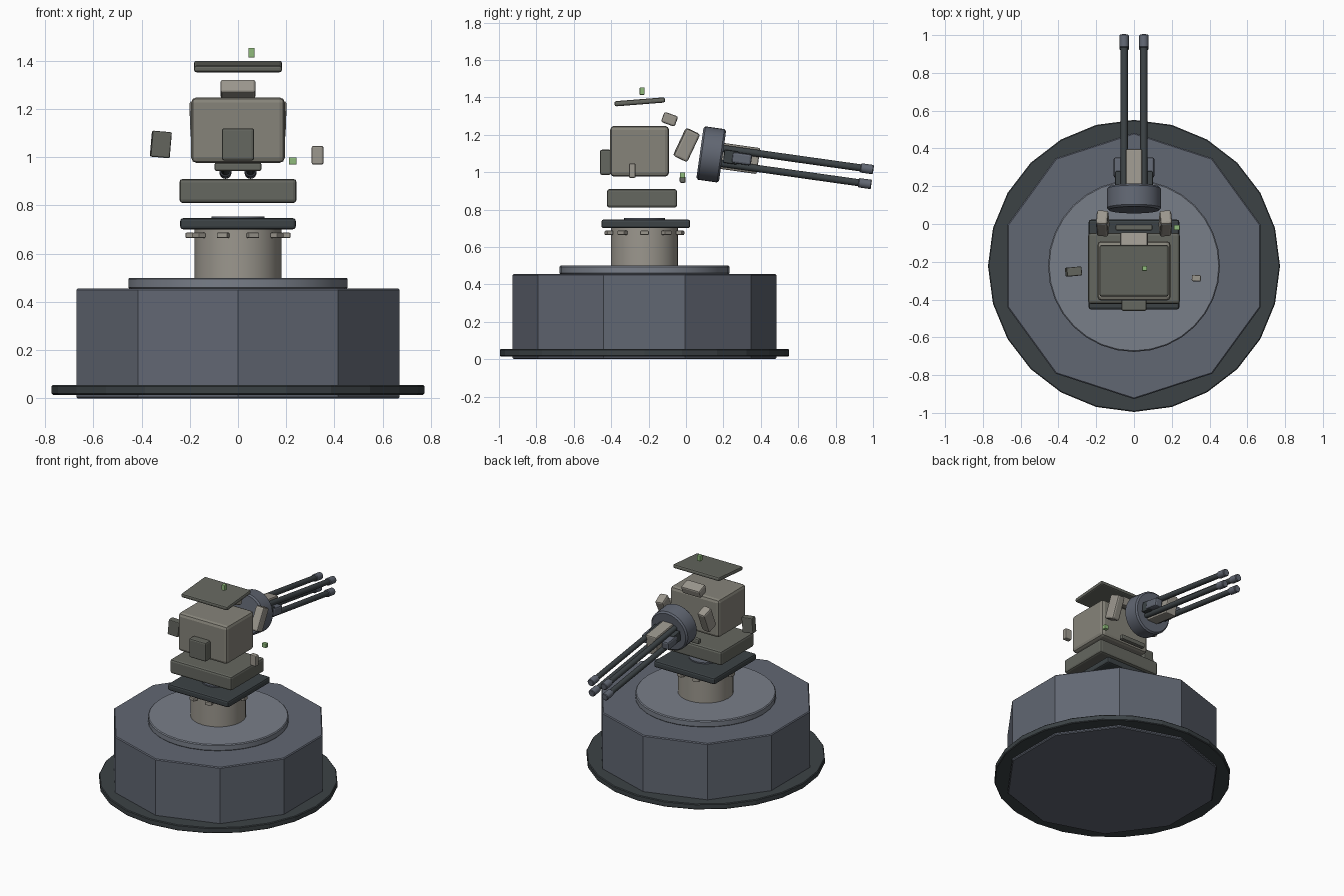
import bpy
from math import radians, sin, cos, pi
from mathutils import Matrix, Vector

if "Cube" in bpy.data.objects:
    bpy.data.objects.remove(bpy.data.objects["Cube"])

CY = -0.222  # y of the pedestal axis


def mat(name, *c):
    m = bpy.data.materials.new(name)
    m.diffuse_color = (*c, 1)
    m.use_nodes = True
    m.node_tree.nodes["Principled BSDF"].inputs["Base Color"].default_value = m.diffuse_color
    return m


STEEL = mat("blue_steel", .12, .135, .17)
DISC = mat("light_steel", .19, .21, .25)
DARK = mat("dark_metal", .045, .055, .06)
BEIGE = mat("beige_paint", .33, .31, .27)
BODY = mat("body_paint", .24, .23, .195)
OLIVE = mat("olive_paint", .13, .135, .115)
GREEN = mat("green_light", .28, .5, .2)


def finish(o, name, material, bevel, segs=2, xf=None):
    o.name = name
    o.data.materials.append(material)
    if bevel:
        b = o.modifiers.new("bevel", "BEVEL")
        b.width, b.segments, b.limit_method = bevel, segs, 'ANGLE'
        b.angle_limit = radians(50)
    if xf is not None:
        o.matrix_world = xf @ o.matrix_basis
    return o


def box(name, loc, size, material, rot=(0, 0, 0), bevel=0.008, xf=None):
    bpy.ops.mesh.primitive_cube_add(size=1, location=loc, rotation=[radians(a) for a in rot])
    o = bpy.context.object
    for v in o.data.vertices:
        v.co = v.co * Vector(size)
    return finish(o, name, material, bevel, xf=xf)


def cyl(name, loc, r, depth, n, material, rot=(0, 0, 0), bevel=0.0, smooth=True, xf=None):
    bpy.ops.mesh.primitive_cylinder_add(radius=r, depth=depth, vertices=n, location=loc,
                                        rotation=[radians(a) for a in rot])
    o = bpy.context.object
    if smooth:
        bpy.ops.object.shade_smooth_by_angle(angle=radians(35))
    return finish(o, name, material, bevel, 1, xf)


# Pedestal
cyl("base_drum", (0, CY, .2275), .705, .455, 10, STEEL, bevel=.006, smooth=False)
cyl("base_flange", (0, CY, .035), .773, .04, 24, DARK, bevel=.005, smooth=False)
cyl("turntable_disc", (0, CY, .477), .455, .046, 32, DISC, bevel=.006)
cyl("pillar", (0, CY, .6), .18, .21, 32, BEIGE)
for i in range(10):
    a = 2 * pi * i / 10
    box("pillar_bolt", (.2 * cos(a), CY + .2 * sin(a), .676), (.035, .046, .022), BEIGE,
        (0, 0, 36 * i), .004)
box("mount_plate", (0, -.215, .724), (.48, .475, .046), DARK, bevel=.012)
cyl("bearing_disc", (0, CY, .745), .11, .02, 24, STEEL)

# Stacked head
box("lower_slab", (0, -.235, .86), (.486, .375, .1), OLIVE, bevel=.014)
box("main_body", (0, -.248, 1.112), (.388, .315, .272), BODY, bevel=.022)
box("front_panel", (0, -.43, 1.053), (.134, .06, .134), OLIVE, bevel=.01)
box("lid", (0, -.247, 1.376), (.365, .272, .028), OLIVE, (4.5, 0, 0), .01)
box("top_block", (0, -.088, 1.283), (.146, .078, .058), BEIGE, (-20, 0, 0), .01)
box("lower_bar", (0, -.018, .96), (.195, .032, .034), OLIVE)
for s in (-1, 1):
    box("shoulder_bracket", (s * .166, .003, 1.146), (.062, .082, .165), BEIGE,
        (-25, s * 4, s * 4), .012)

# Floating pieces
box("left_panel", (-.32, -.252, 1.053), (.08, .048, .108), OLIVE, (0, 5, 5), .006)
box("right_panel", (.33, -.287, 1.008), (.048, .034, .076), BEIGE, (0, 0, -3), .006)
box("side_light", (.227, -.019, .984), (.032, .028, .03), GREEN, bevel=.004)
box("top_light", (.056, -.235, 1.433), (.026, .026, .04), GREEN, bevel=.004)

# Gun, built along local y and then tilted downward
GUN = Matrix.Translation((0, .135, 1.095)) @ Matrix.Rotation(radians(-8), 4, 'X')
cyl("gun_drum", (0, 0, 0), .144, .122, 32, STEEL, (90, 0, 0), .01, xf=GUN)
box("gun_housing", (0, .155, 0), (.084, .2, .14), BEIGE, bevel=.008, xf=GUN)
for s in (-1, 1):
    box("clamp", (s * .06, .105, 0), (.08, .075, .07), DARK, bevel=.006, xf=GUN)
    box("side_pod", (s * .079, .165, 0), (.058, .105, .06), STEEL, bevel=.012, xf=GUN)
    for t in (-1, 1):
        x, z = s * .052, t * .04
        cyl("barrel", (x, .43, z), .019, .76, 16, DARK, (90, 0, 0), xf=GUN)
        cyl("muzzle", (x, .835, z), .025, .07, 16, STEEL, (90, 0, 0), .004, xf=GUN)
